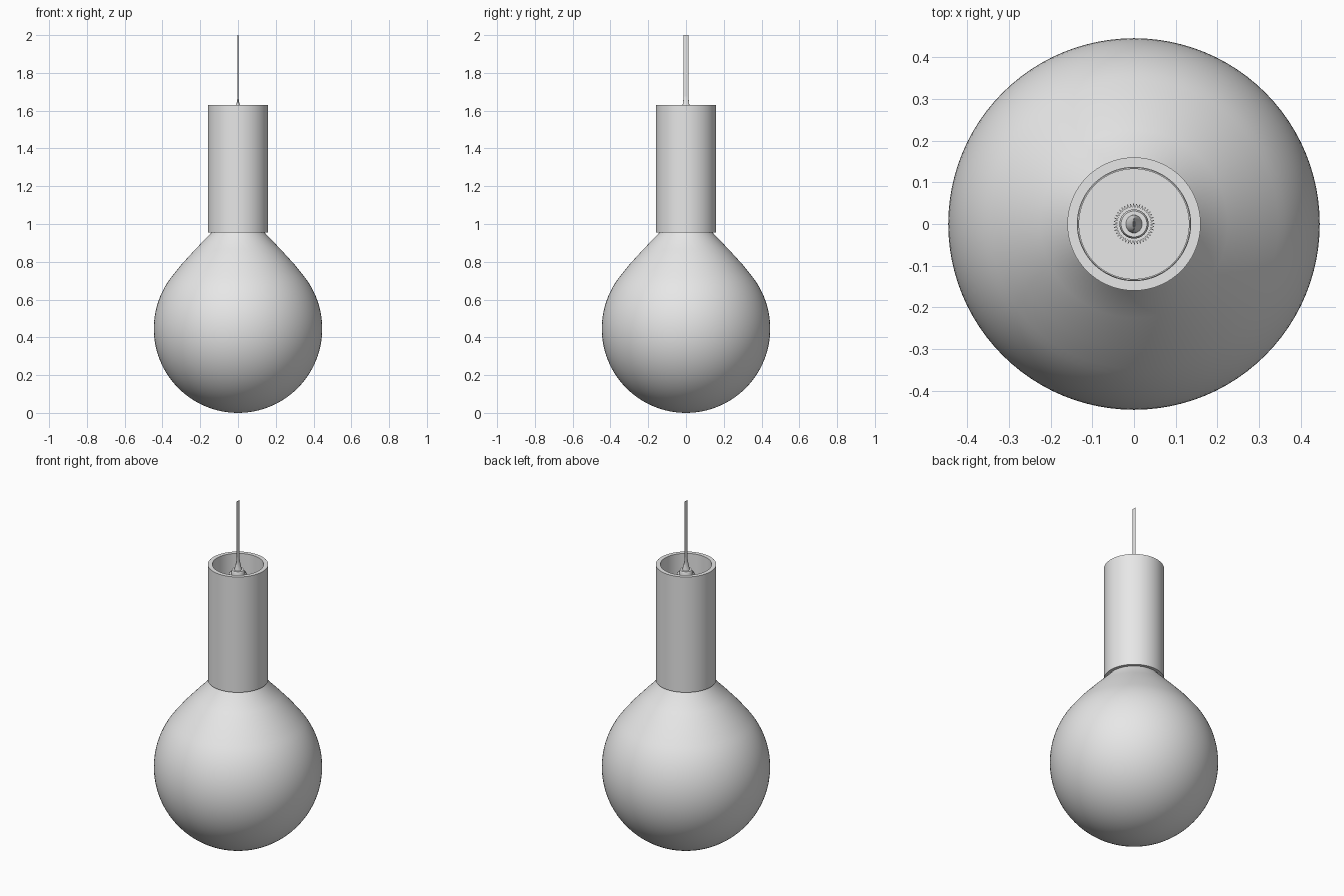
import bpy, bmesh, math

cube = bpy.data.objects.get("Cube")
if cube:
    bpy.data.objects.remove(cube, do_unlink=True)

grey = bpy.data.materials.new("soft_grey")
grey.use_nodes = True
tone = (0.8, 0.8, 0.8, 1)
grey.diffuse_color = tone
grey.node_tree.nodes["Principled BSDF"].inputs["Base Color"].default_value = tone


def loft(name, rings, sides=96, closed=False, wave=None):
    """Skin rings of (x radius, y radius, z); wave varies the radius per side."""
    bm = bmesh.new()
    loops = []
    for rx, ry, z in rings:
        loop = []
        for i in range(sides):
            a = 2 * math.pi * i / sides
            k = wave(i) if wave else 1
            loop.append(bm.verts.new((rx * k * math.cos(a), ry * k * math.sin(a), z)))
        loops.append(loop)
    pairs = list(zip(loops, loops[1:]))
    if closed:
        pairs.append((loops[-1], loops[0]))
    else:
        bm.faces.new(loops[0])
        bm.faces.new(loops[-1])
    for a, b in pairs:
        for i in range(sides):
            j = (i + 1) % sides
            bm.faces.new((a[i], a[j], b[j], b[i]))
    bmesh.ops.recalc_face_normals(bm, faces=bm.faces)
    mesh = bpy.data.meshes.new(name)
    bm.to_mesh(mesh)
    bm.free()
    mesh.materials.append(grey)
    obj = bpy.data.objects.new(name, mesh)
    bpy.context.collection.objects.link(obj)
    bpy.ops.object.select_all(action="DESELECT")
    obj.select_set(True)
    bpy.context.view_layer.objects.active = obj
    bpy.ops.object.shade_smooth_by_angle(angle=math.radians(30))
    return obj


def lathe(name, profile, **options):
    return loft(name, [(r, r, z) for r, z in profile], **options)


# Globe: a sphere running into a conical neck
R = 0.446
angles = [math.radians(-89 + 128 * i / 40) for i in range(41)]
globe = [(R * math.cos(a), R + R * math.sin(a)) for a in angles]
globe += [(0.30, 0.785), (0.225, 0.867), (0.145, 0.95), (0.135, 0.97)]
lathe("globe", globe)

# Tubular holder, open at the top
lathe("holder_tube", [(0.16, 0.955), (0.16, 1.63), (0.136, 1.63), (0.136, 0.955)],
      closed=True)

# Recessed floor inside the holder
lathe("holder_floor", [(0.133, 1.47), (0.133, 1.5)])

# Knurled nut and collar
lathe("knurled_nut", [(0.049, 1.5), (0.049, 1.575)], sides=160,
      wave=lambda i: 1 if i % 4 < 2 else 0.84)
lathe("gland_collar", [(0.035, 1.57), (0.035, 1.592), (0.031, 1.6)], sides=48)

# Strain relief narrowing from a round base to the flat cord
loft("strain_relief", [(0.021, 0.022, 1.595), (0.016, 0.021, 1.61),
                       (0.01, 0.018, 1.63), (0.005, 0.015, 1.65),
                       (0.002, 0.013, 1.675)], sides=32)

# Flat hanging cord
loft("flat_cord", [(0.0015, 0.013, 1.66), (0.0015, 0.013, 2)], sides=16)
